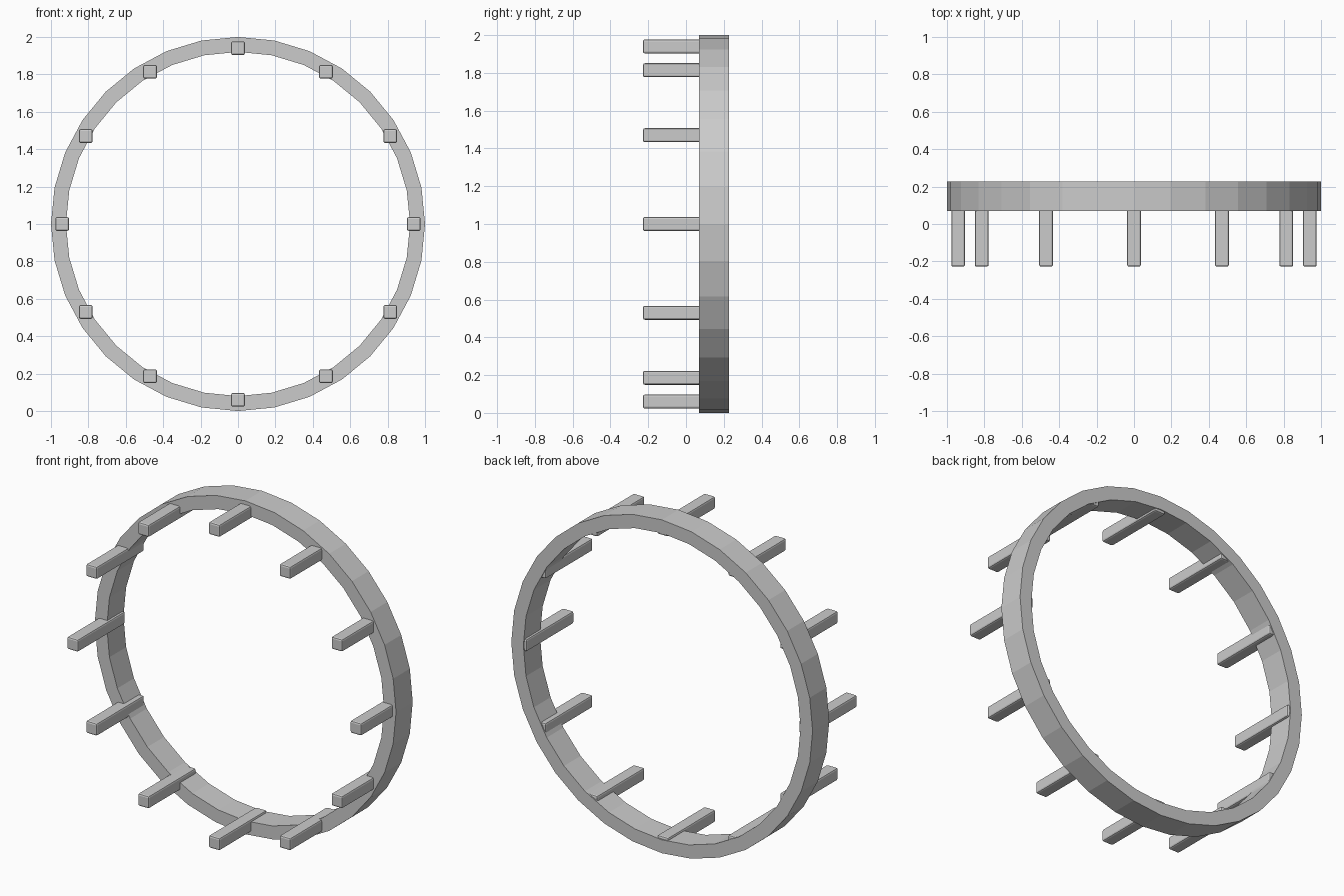
import bpy, bmesh, math
from mathutils import Matrix

if "Cube" in bpy.data.objects:
    bpy.data.objects.remove(bpy.data.objects["Cube"])

SIDES, R_OUT, R_IN = 32, 1.0, 0.92
Y_FRONT, Y_BACK = 0.07, 0.228
PEGS, PEG_R, PEG_W = 12, 0.94, 0.074


def add_object(name, bm):
    bmesh.ops.recalc_face_normals(bm, faces=bm.faces)
    mesh = bpy.data.meshes.new(name)
    bm.to_mesh(mesh)
    bm.free()
    obj = bpy.data.objects.new(name, mesh)
    bpy.context.collection.objects.link(obj)
    return obj


# Upright faceted ring: rectangular section swept around the y axis
bm = bmesh.new()
section = [(R_OUT, Y_FRONT), (R_OUT, Y_BACK), (R_IN, Y_BACK), (R_IN, Y_FRONT)]
loops = []
for i in range(SIDES):
    a = 2 * math.pi * i / SIDES
    loops.append([bm.verts.new((r * math.cos(a), y, 1 + r * math.sin(a))) for r, y in section])
for i in range(SIDES):
    p, q = loops[i], loops[(i + 1) % SIDES]
    for k in range(4):
        n = (k + 1) % 4
        bm.faces.new((p[k], p[n], q[n], q[k]))
add_object("ring", bm)

# Square pegs with softened edges, all kept upright, set into the ring
y0, y1 = -0.228, 0.222
for i in range(PEGS):
    a = 2 * math.pi * i / PEGS
    bm = bmesh.new()
    bmesh.ops.create_cube(bm, size=1, matrix=Matrix.Diagonal((PEG_W, y1 - y0, PEG_W, 1)))
    bmesh.ops.bevel(bm, geom=bm.edges[:], offset=0.01, segments=2, profile=0.5, affect='EDGES')
    peg = add_object(f"peg_{i + 1}", bm)
    peg.location = (PEG_R * math.cos(a), (y0 + y1) / 2, 1 + PEG_R * math.sin(a))
